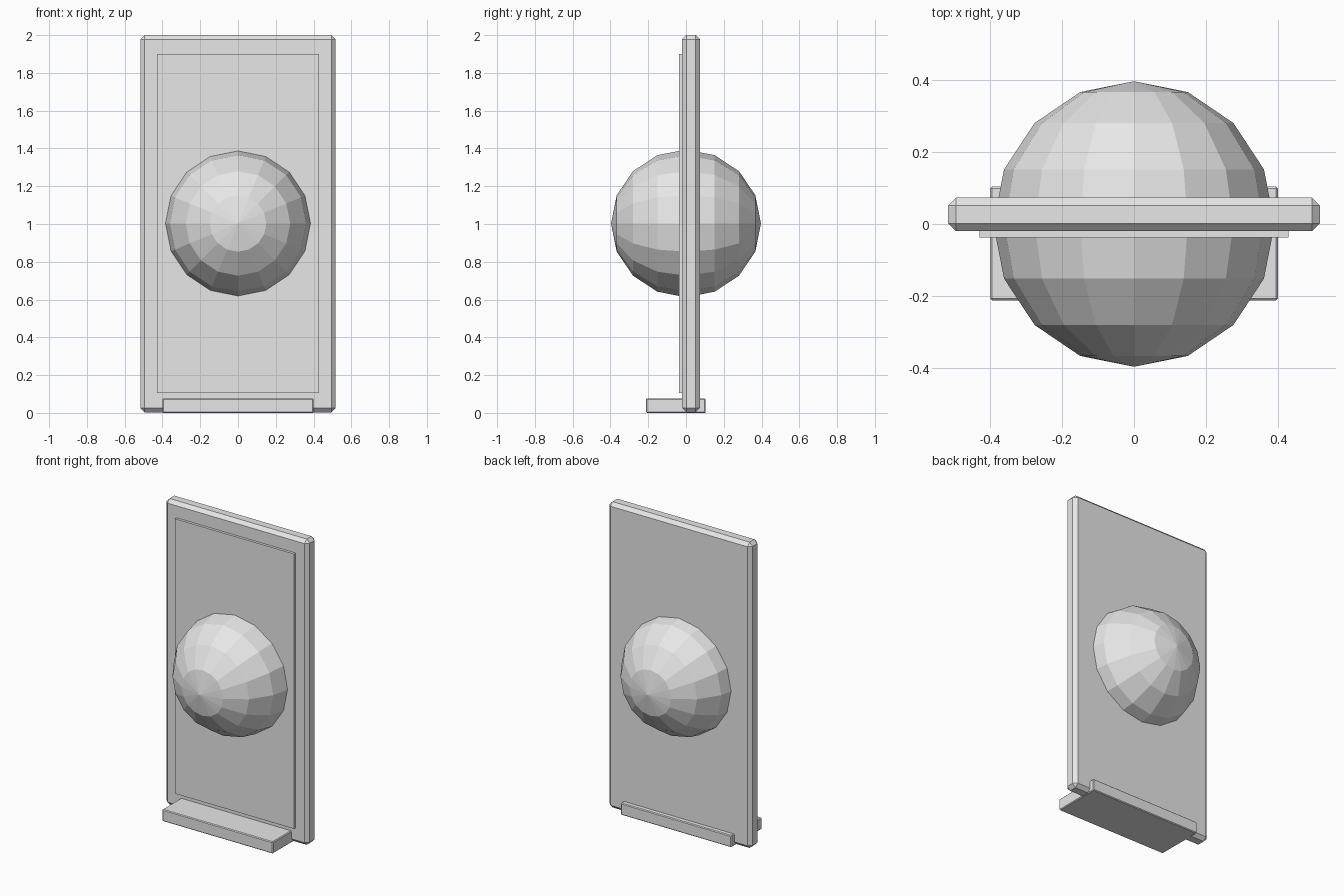
import bpy
import bmesh
from math import radians
from mathutils import Matrix

default = bpy.data.objects.get("Cube")
if default:
    bpy.data.objects.remove(default, do_unlink=True)

# Single pale grey material
grey = bpy.data.materials.new("pale_grey")
grey.use_nodes = True
colour = (0.8, 0.8, 0.8, 1)
grey.diffuse_color = colour
grey.node_tree.nodes["Principled BSDF"].inputs["Base Color"].default_value = colour


def add_object(name, bm):
    mesh = bpy.data.meshes.new(name)
    bm.to_mesh(mesh)
    bm.free()
    mesh.materials.append(grey)
    obj = bpy.data.objects.new(name, mesh)
    bpy.context.collection.objects.link(obj)
    return obj


def box(name, low, high, chamfer=0):
    """Box between two corners, with an optional flat chamfer."""
    size = [b - a for a, b in zip(low, high)]
    centre = [(a + b) / 2 for a, b in zip(low, high)]
    bm = bmesh.new()
    bmesh.ops.create_cube(bm, size=1, matrix=Matrix.LocRotScale(centre, None, size))
    obj = add_object(name, bm)
    if chamfer:
        bevel = obj.modifiers.new("chamfer", "BEVEL")
        bevel.width = chamfer
        bevel.segments = 1
    return obj


# Upright slab, raised front panel and foot
box("upright_slab", (-0.517, -0.02, 0.003), (0.517, 0.073, 2.0), 0.022)
box("front_panel", (-0.43, -0.037, 0.105), (0.43, 0.0, 1.9))
box("foot", (-0.4, -0.212, 0.0), (0.4, 0.104, 0.077), 0.005)

# Faceted ball through the slab, poles facing front and back
ball = bmesh.new()
bmesh.ops.create_uvsphere(ball, u_segments=16, v_segments=8, radius=1)
bmesh.ops.rotate(ball, verts=ball.verts, matrix=Matrix.Rotation(radians(90), 3, "X"))
bmesh.ops.scale(ball, verts=ball.verts, vec=(0.391, 0.397, 0.391))
bmesh.ops.translate(ball, verts=ball.verts, vec=(0, 0, 1.003))
add_object("ball", ball)
